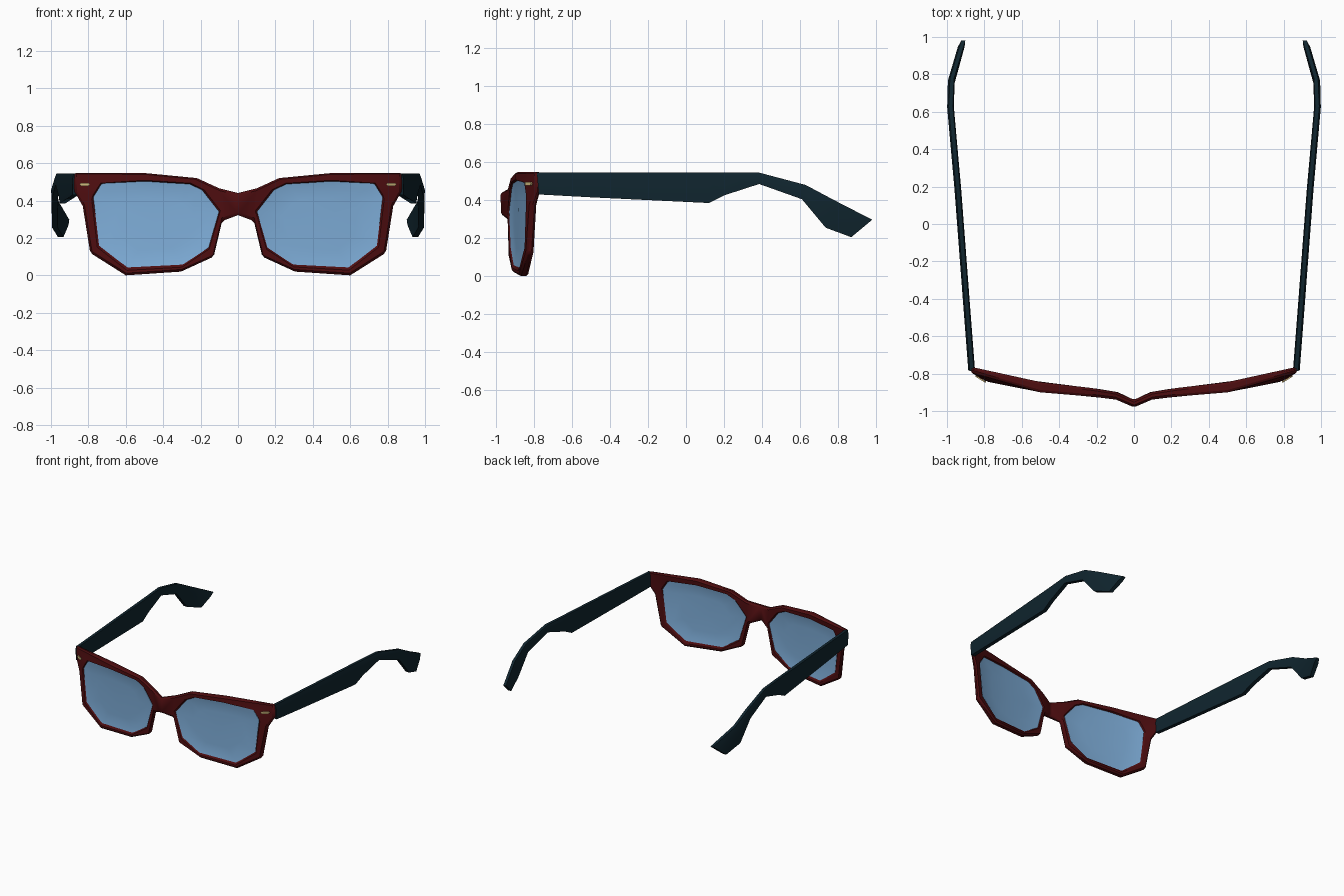
import bpy
import bmesh

cube = bpy.data.objects.get("Cube")
if cube:
    bpy.data.objects.remove(cube)


def material(name, rgb, rough=0.5):
    m = bpy.data.materials.new(name)
    m.use_nodes = True
    m.diffuse_color = (*rgb, 1)
    bsdf = m.node_tree.nodes["Principled BSDF"]
    bsdf.inputs["Base Color"].default_value = (*rgb, 1)
    bsdf.inputs["Roughness"].default_value = rough
    return m


RED = material("dark red", (0.075, 0.004, 0.005))
TEAL = material("dark teal", (0.005, 0.018, 0.027))
BLUE = material("lens blue", (0.21, 0.42, 0.69))
GOLD = material("pale gold", (0.68, 0.52, 0.22))


def finish(bm, name, mat, bevel=0, mirror=True, angle=0.6):
    bmesh.ops.recalc_face_normals(bm, faces=bm.faces)
    mesh = bpy.data.meshes.new(name)
    bm.to_mesh(mesh)
    bm.free()
    mesh.materials.append(mat)
    ob = bpy.data.objects.new(name, mesh)
    bpy.context.collection.objects.link(ob)
    if mirror:
        mod = ob.modifiers.new("Mirror", "MIRROR")
        mod.use_clip = True
    if bevel:
        mod = ob.modifiers.new("Bevel", "BEVEL")
        mod.width = bevel
        mod.segments = 1
        mod.limit_method = "ANGLE"
        mod.angle_limit = 0.8
    bpy.ops.object.select_all(action="DESELECT")
    ob.select_set(True)
    bpy.context.view_layer.objects.active = ob
    bpy.ops.object.shade_smooth_by_angle(angle=angle)
    return ob


def interp(table, t):
    for (a, va), (b, vb) in zip(table, table[1:]):
        if t <= b:
            return va + (vb - va) * max(0, (t - a) / (b - a))
    return table[-1][1]


# Wrap curve of the front: depth of the front and back surface by x
FRONT = [(0, -.98), (.08, -.94), (.2, -.925), (.5, -.90), (.8, -.84), (.88, -.79)]
BACK = [(0, -.94), (.08, -.90), (.2, -.88), (.5, -.845), (.8, -.80), (.88, -.76)]


def wrap(x, t):
    return interp(FRONT, x) * (1 - t) + interp(BACK, x) * t


# Rim outline and lens opening, paired point by point
OUTER = [(.88, .547), (.5, .547), (.22, .52), (.10, .465), (.085, .29), (.13, .10),
         (.305, .02), (.60, 0), (.79, .12), (.83, .37), (.875, .45)]
INNER = [(.725, .49), (.5, .503), (.26, .487), (.195, .455), (.105, .34), (.16, .15),
         (.295, .06), (.59, .043), (.74, .16), (.77, .417), (.765, .43)]
BRIDGE = [(0, .44), (0, .322)]

# Frame: rim and half bridge, joined front to back, mirrored
bm = bmesh.new()


def layer(points, t):
    return [bm.verts.new((x, wrap(x, t), z)) for x, z in points]


fo, fi, fb = (layer(p, 0) for p in (OUTER, INNER, BRIDGE))
bo, bi, bb = (layer(p, 1) for p in (OUTER, INNER, BRIDGE))
n = len(OUTER)
for i in range(n):
    j = (i + 1) % n
    bm.faces.new((fo[i], fo[j], fi[j], fi[i]))
    bm.faces.new((bo[j], bo[i], bi[i], bi[j]))
    bm.faces.new((fi[i], fi[j], bi[j], bi[i]))
    if i != 3:
        bm.faces.new((fo[j], fo[i], bo[i], bo[j]))
bm.faces.new((fo[3], fb[0], fb[1], fo[4]))
bm.faces.new((bo[4], bb[1], bb[0], bo[3]))
bm.faces.new((fo[3], bo[3], bb[0], fb[0]))
bm.faces.new((fo[4], fb[1], bb[1], bo[4]))
finish(bm, "frame", RED, bevel=0.012)

# Lenses: thin dished panes set in the openings
bm = bmesh.new()
cx, cz = .44, .28
for side in (-1, 1):
    rings = []
    for scale, lift in ((1.01, .014), (.86, .007), (.6, .004)):
        ring = []
        for x, z in INNER[:-1]:
            px, pz = cx + (x - cx) * scale, cz + (z - cz) * scale
            ring.append(bm.verts.new((px, wrap(px, .5) + side * lift, pz)))
        rings.append(ring)
    hub = bm.verts.new((cx, wrap(cx, .5) + side * .004, cz))
    m = len(rings[0])
    for i in range(m):
        j = (i + 1) % m
        for a, b in zip(rings, rings[1:]):
            bm.faces.new((a[i], a[j], b[j], b[i]))
        bm.faces.new((rings[-1][i], rings[-1][j], hub))
    if side == -1:
        rim = rings[0]
    else:
        for i in range(m):
            j = (i + 1) % m
            bm.faces.new((rim[i], rim[j], rings[0][j], rings[0][i]))
finish(bm, "lenses", BLUE)

# Temple arms: six-sided sections (top y, top z, bottom y, bottom z)
SECTIONS = [(-.785, .545, -.775, .43), (-.5, .545, -.5, .415), (.12, .545, .12, .385),
            (.2, .545, .2, .425), (.385, .545, .385, .485), (.63, .48, .61, .405),
            (.78, .40, .735, .255), (.98, .297, .87, .205)]
BOW = [(-.78, .867), (-.55, .885), (.2, .942), (.62, .98), (.77, .976), (.98, .913)]
bm = bmesh.new()
prev = None
for ty, tz, by, bz in SECTIONS:
    ring = []
    for w, t in ((-.011, 0), (.011, 0), (.019, .3), (.017, 1), (-.013, 1), (-.017, .3)):
        y, z = ty + (by - ty) * t, tz + (bz - tz) * t
        ring.append(bm.verts.new((interp(BOW, y) + w, y, z)))
    if prev:
        for i in range(6):
            j = (i + 1) % 6
            bm.faces.new((prev[i], prev[j], ring[j], ring[i]))
    else:
        bm.faces.new(ring)
    prev = ring
bm.faces.new(prev)
finish(bm, "temple_arms", TEAL)

# Small metal accents at the upper outer corners
bm = bmesh.new()
SHAPE = [(.79, .487), (.80, .495), (.84, .495), (.848, .487), (.84, .478), (.80, .478)]
front, back = ([bm.verts.new((x, wrap(x, 0) + d, z)) for x, z in SHAPE] for d in (-.006, .003))
bm.faces.new(front)
bm.faces.new(back)
for i in range(6):
    j = (i + 1) % 6
    bm.faces.new((front[i], front[j], back[j], back[i]))
finish(bm, "corner_accents", GOLD)
